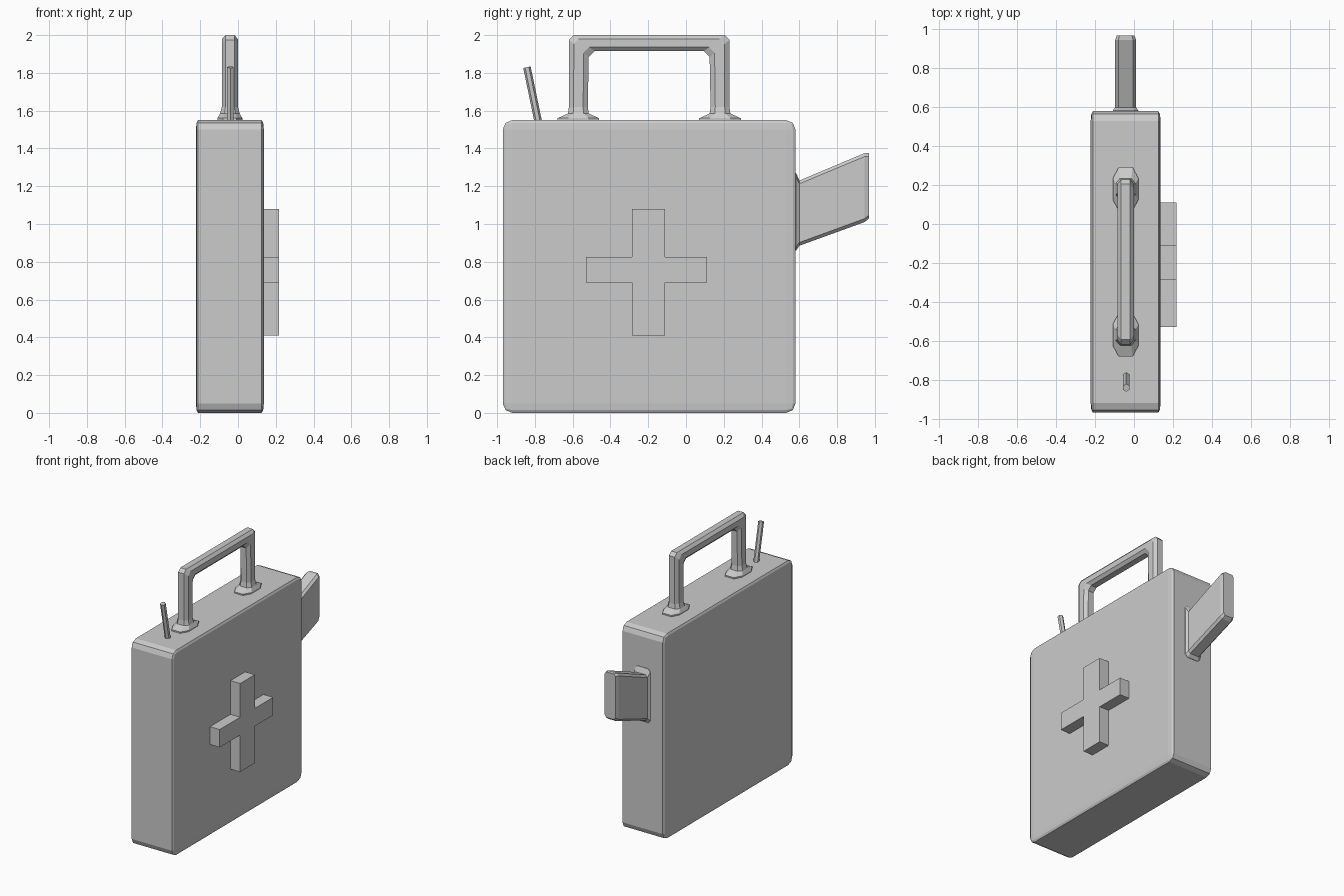
import bpy, bmesh
from mathutils import Matrix, Vector

if "Cube" in bpy.data.objects:
    bpy.data.objects.remove(bpy.data.objects["Cube"])

CX = -0.043  # shared centre line of can, handle, spout and wick


def finish(bm, name):
    bmesh.ops.recalc_face_normals(bm, faces=bm.faces[:])
    me = bpy.data.meshes.new(name)
    bm.to_mesh(me)
    bm.free()
    ob = bpy.data.objects.new(name, me)
    bpy.context.collection.objects.link(ob)
    return ob


def loft(name, sections, ct, cs):
    """Chamfered tube; each section is (outer yz, inner yz, half width in x)."""
    bm = bmesh.new()
    profile = [(0, -cs), (0, cs), (ct, 1), (1 - ct, 1),
               (1, cs), (1, -cs), (1 - ct, -1), (ct, -1)]
    rings = []
    for a, b, hx in sections:
        a, b = Vector(a), Vector(b)
        ring = []
        for t, s in profile:
            p = a.lerp(b, t)
            ring.append(bm.verts.new((CX + s * hx, p.x, p.y)))
        rings.append(ring)
    for r0, r1 in zip(rings, rings[1:]):
        for i in range(8):
            j = (i + 1) % 8
            bm.faces.new((r0[i], r0[j], r1[j], r1[i]))
    bm.faces.new(rings[0])
    bm.faces.new(rings[-1])
    return finish(bm, name)


# Can body: bevelled cube squashed in x, so the bevel is squashed too
bm = bmesh.new()
bmesh.ops.create_cube(bm, size=1.55)
bmesh.ops.bevel(bm, geom=bm.edges[:], offset=0.05, segments=2,
                profile=0.5, affect='EDGES')
bmesh.ops.transform(bm, verts=bm.verts[:], matrix=Matrix.Translation(
    (CX, -0.195, 0.775)) @ Matrix.Diagonal((0.232, 1, 1, 1)))
finish(bm, "can_body")

# Handle: one half with a flared foot, mirrored about the middle of the can
half = [((-0.68, 1.54), (-0.46, 1.54), 0.066),
        ((-0.68, 1.56), (-0.46, 1.56), 0.066),
        ((-0.625, 1.585), (-0.515, 1.585), 0.052),
        ((-0.62, 1.62), (-0.52, 1.62), 0.043),
        ((-0.62, 1.975), (-0.515, 1.885), 0.043),
        ((-0.595, 2.0), (-0.485, 1.915), 0.043)]
MID = -0.195
other = [((2 * MID - a[0], a[1]), (2 * MID - b[0], b[1]), h)
         for a, b, h in reversed(half)]
loft("handle", half + other, 0.25, 0.55)

# Spout: slanted flat tube with a flared root
loft("spout", [((0.56, 1.275), (0.56, 0.855), 0.066),
               ((0.583, 1.27), (0.583, 0.86), 0.066),
               ((0.60, 1.23), (0.60, 0.885), 0.054),
               ((0.945, 1.375), (0.945, 1.01), 0.054),
               ((0.97, 1.375), (0.97, 1.03), 0.045)], 0.05, 0.7)

# Raised cross on the right side
y = (-0.53, -0.285, -0.11, 0.11)
z = (0.41, 0.69, 0.825, 1.08)
outline = [(0, 1), (1, 1), (1, 0), (2, 0), (2, 1), (3, 1),
           (3, 2), (2, 2), (2, 3), (1, 3), (1, 2), (0, 2)]
bm = bmesh.new()
face = bm.faces.new([bm.verts.new((0.12, y[i], z[j])) for i, j in outline])
ext = bmesh.ops.extrude_face_region(bm, geom=[face], use_keep_orig=True)
bmesh.ops.translate(bm, vec=(0.098, 0, 0), verts=[
    v for v in ext["geom"] if isinstance(v, bmesh.types.BMVert)])
finish(bm, "side_cross")

# Thin leaning wick
start, end = Vector((-0.04, -0.78, 1.53)), Vector((-0.04, -0.842, 1.83))
axis = end - start
bm = bmesh.new()
bmesh.ops.create_cone(bm, cap_ends=True, segments=6, radius1=0.02,
                      radius2=0.02, depth=axis.length)
bmesh.ops.transform(bm, verts=bm.verts[:], matrix=Matrix.Translation(
    (start + end) / 2) @ Vector((0, 0, 1)).rotation_difference(axis).to_matrix().to_4x4())
finish(bm, "wick")
